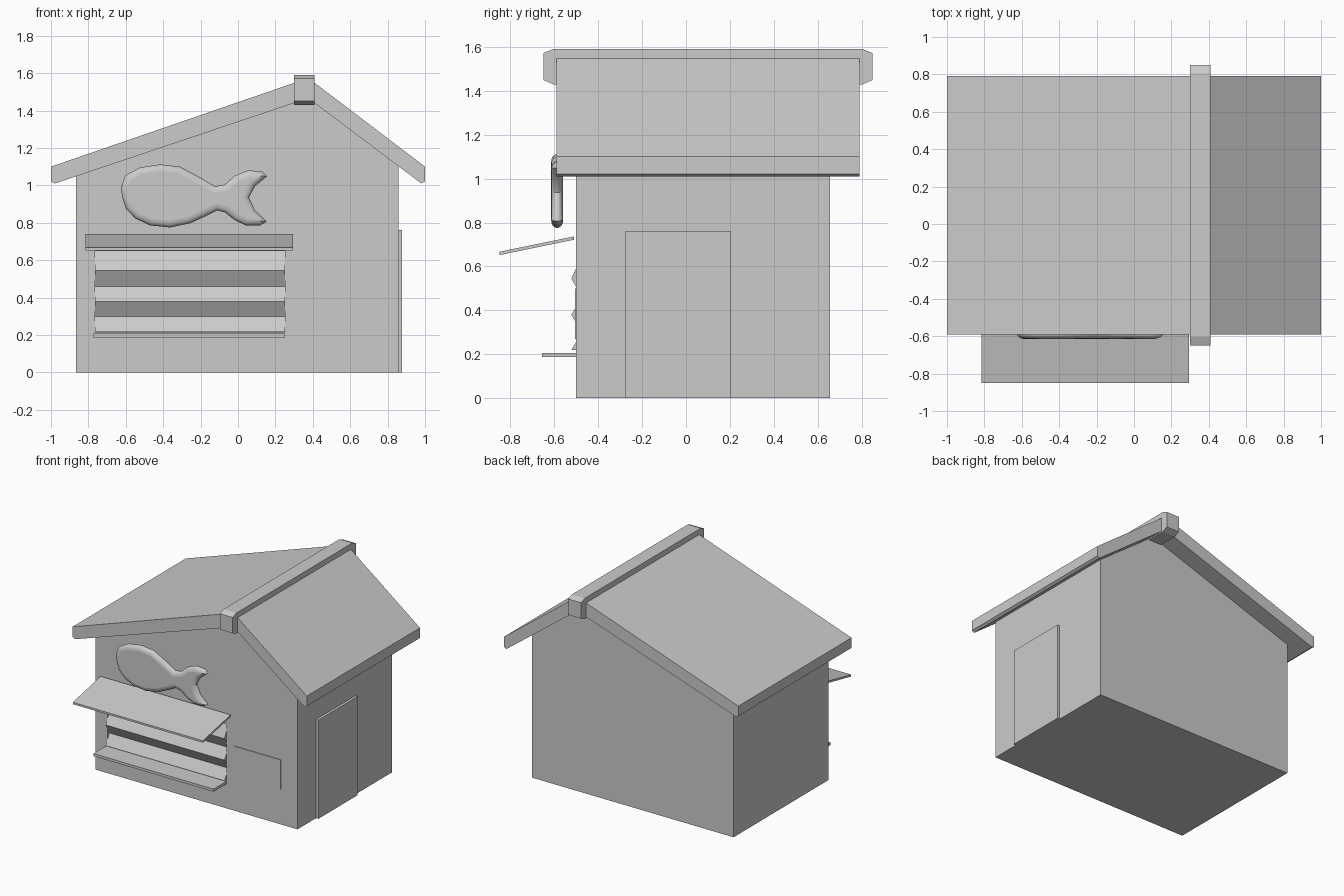
import bpy, bmesh
from math import radians

if "Cube" in bpy.data.objects:
    bpy.data.objects.remove(bpy.data.objects["Cube"])


def prism(name, profile, lo, hi, axis='Y'):
    """Extrude a profile: (x, z) points along Y, or (y, z) points along X."""
    bm = bmesh.new()

    def place(p, t):
        return (p[0], t, p[1]) if axis == 'Y' else (t, p[0], p[1])
    a = [bm.verts.new(place(p, lo)) for p in profile]
    b = [bm.verts.new(place(p, hi)) for p in profile]
    bm.faces.new(a)
    bm.faces.new(b[::-1])
    for i in range(len(profile)):
        j = (i + 1) % len(profile)
        bm.faces.new((a[i], b[i], b[j], a[j]))
    bmesh.ops.recalc_face_normals(bm, faces=bm.faces)
    me = bpy.data.meshes.new(name)
    bm.to_mesh(me)
    bm.free()
    ob = bpy.data.objects.new(name, me)
    bpy.context.collection.objects.link(ob)
    return ob


def box(name, x0, x1, y0, y1, z0, z1):
    return prism(name, [(x0, z0), (x1, z0), (x1, z1), (x0, z1)], y0, y1)


def activate(ob):
    bpy.ops.object.select_all(action='DESELECT')
    ob.select_set(True)
    bpy.context.view_layer.objects.active = ob


# Walls with asymmetric gable, and a shallow window recess
walls = prism("walls", [(-0.865, 0), (0.858, 0), (0.858, 1.115), (0.40, 1.46),
                        (0.31, 1.46), (-0.865, 1.06)], -0.5, 0.655)
cutter = box("window_cutter", -0.765, 0.25, -0.6, -0.46, 0.215, 0.65)
cutter.hide_render = True
mod = walls.modifiers.new("window", 'BOOLEAN')
mod.operation = 'DIFFERENCE'
mod.object = cutter
activate(walls)
bpy.ops.object.modifier_apply(modifier=mod.name)
bpy.data.objects.remove(cutter)

# Roof slopes meeting under the ridge
prism("roof", [(-1, 1.10), (0.30, 1.548), (0.41, 1.548), (1, 1.10), (1, 1.022),
               (0.98, 1.01), (0.41, 1.44), (0.30, 1.44), (-0.98, 1.01),
               (-1, 1.022)], -0.59, 0.79)

# Ridge beam with chamfered ends
prism("ridge_beam", [(-0.65, 1.45), (-0.605, 1.43), (0.805, 1.43), (0.85, 1.45),
                     (0.85, 1.572), (0.805, 1.59), (-0.605, 1.59),
                     (-0.65, 1.572)], 0.30, 0.41, 'X')

# Zigzag shutter slats
prism("shutter", [(-0.455, 0.65), (-0.475, 0.65), (-0.522, 0.545), (-0.475, 0.46),
                  (-0.522, 0.38), (-0.475, 0.30), (-0.522, 0.22), (-0.455, 0.22)],
      -0.765, 0.25, 'X')

# Counter, awning, notice board and side door
box("counter", -0.775, 0.25, -0.655, -0.49, 0.187, 0.207)
prism("awning", [(-0.85, 0.652), (-0.51, 0.722), (-0.51, 0.737), (-0.85, 0.667)],
      -0.815, 0.295, 'X')
box("notice_board", 0.325, 0.717, -0.506, -0.49, 0.27, 0.50)
box("door", 0.84, 0.878, -0.275, 0.205, 0, 0.762)

# Puffy fish sign: filled outline with a rounded rim
outline = [(-.625, .99), (-.604, 1.053), (-.524, 1.096), (-.417, 1.112), (-.31, 1.10),
           (-.203, 1.043), (-.123, .995), (-.07, 1.005), (-.016, 1.053), (.053, 1.08),
           (.128, 1.075), (.155, 1.048), (.09, .995), (.059, .936), (.09, .866),
           (.155, .807), (.118, .786), (.043, .786), (-.016, .813), (-.07, .856),
           (-.112, .866), (-.176, .834), (-.257, .797), (-.364, .775), (-.47, .786),
           (-.55, .824), (-.6, .877), (-.62, .94)]
cu = bpy.data.curves.new("fish_sign", 'CURVE')
cu.dimensions = '2D'
cu.fill_mode = 'BOTH'
sp = cu.splines.new('POLY')
sp.points.add(len(outline) - 1)
for pt, (x, z) in zip(sp.points, outline):
    pt.co = (x, z, 0, 1)
sp.use_cyclic_u = True
cu.bevel_depth = 0.035
cu.offset = -0.035
cu.bevel_resolution = 3
fish = bpy.data.objects.new("fish_sign", cu)
bpy.context.collection.objects.link(fish)
fish.location = (0, -0.587, 0)
fish.rotation_euler = (radians(90), 0, 0)
fish.scale = (1, 1, 0.027 / 0.035)
activate(fish)
bpy.ops.object.convert(target='MESH')
bpy.ops.object.shade_smooth_by_angle(angle=radians(40))
